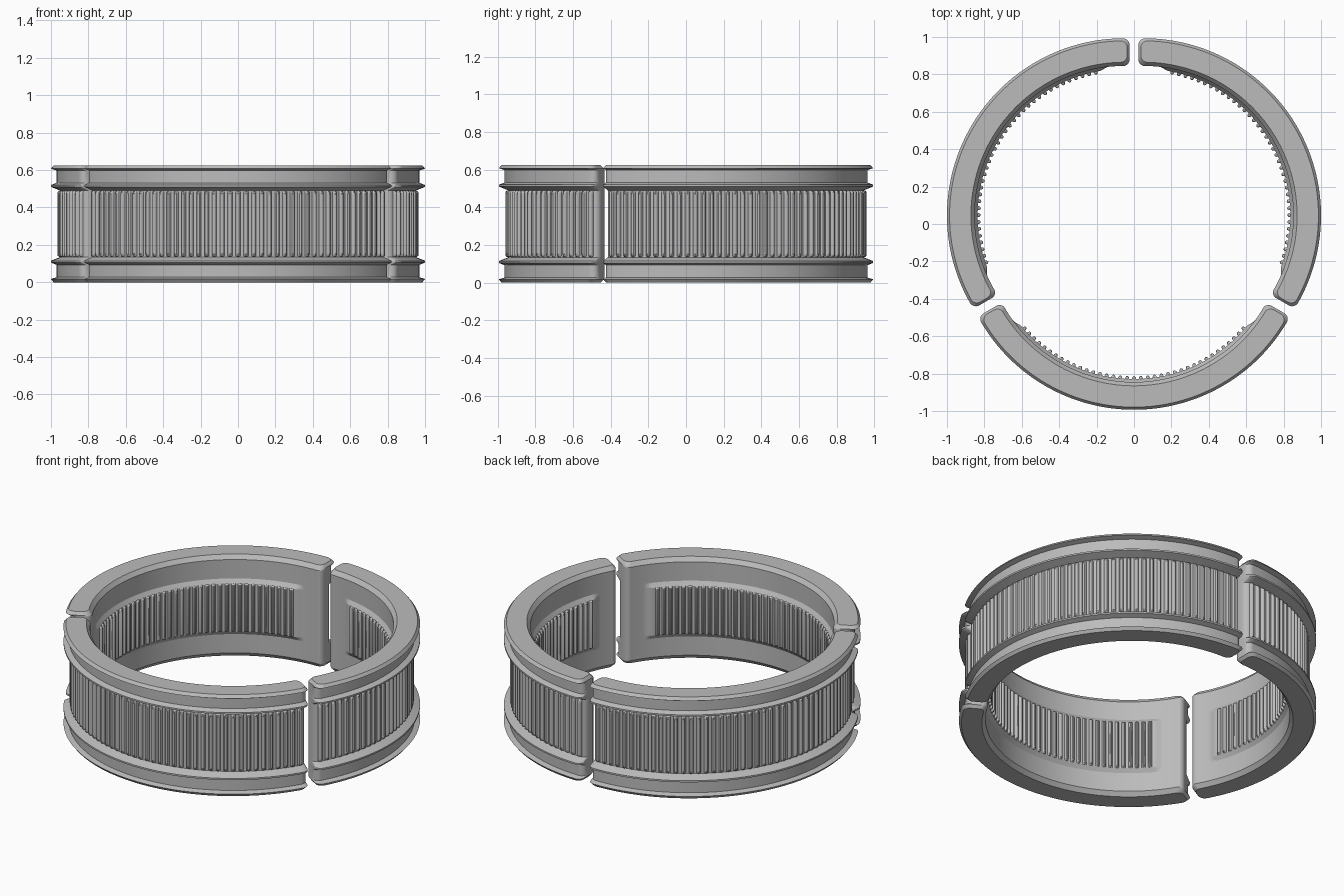
import bpy, bmesh, math
from math import radians, sqrt, sin, cos, asin

if "Cube" in bpy.data.objects:
    bpy.data.objects.remove(bpy.data.objects["Cube"])

H = 0.625                     # total height
OFFSET, SHIFT = 0.06, 0.015   # each segment is pushed outwards; whole ring recentred
END_REACH = 0.028             # how far the end plane lies beyond the radial line
REF = radians(61.9)           # reference half angle of a segment
PITCH = radians(2.7)          # rib spacing
CORNER = 0.035                # rounding of the vertical end corners

grey = bpy.data.materials.new("light grey")
grey.diffuse_color = (0.5, 0.5, 0.5, 1)
grey.use_nodes = True
grey.node_tree.nodes["Principled BSDF"].inputs["Base Color"].default_value = grey.diffuse_color

# half-height profiles (z, radius); the upper half mirrors the lower
OUTER = [(0, .934), (.018, .948), (.027, .918), (.093, .918), (.105, .948),
         (.115, .948), (.135, .898), (.32, .898)]
INNER = [(0, .82), (.025, .80), (.32, .80)]
HALF_Z = [0, .018, .025, .027, .093, .105, .115, .135, .1365, .141, .148,
          .158, .165, .1665, .171, .178]
LEVELS = HALF_Z + [H - z for z in reversed(HALF_Z)]


def interp(table, z):
    for (z0, a), (z1, b) in zip(table, table[1:]):
        if z <= z1:
            return a + (b - a) * (z - z0) / (z1 - z0)
    return table[-1][1]


def clamp(x):
    return max(0.0, min(1.0, x))


def rib(angle, z, z_end, radius, height, last):
    """Height of a round-ended rib at this place."""
    k = round(angle / PITCH)
    if abs(k) > last:
        return 0.0
    w = 0.3 * PITCH * radius
    da = (angle - k * PITCH) * radius
    dz = max(0.0, z_end + w - z)
    return height * sqrt(max(0.0, 1 - (da * da + dz * dz) / (w * w)))


def end_round(u):
    """Radius change near a segment end, u = distance from the end."""
    if u >= CORNER:
        return 0.0
    return CORNER - sqrt(max(0.0, CORNER ** 2 - (CORNER - u) ** 2))


def radii(angle, z):
    zz = min(z, H - z)
    out = interp(OUTER, zz)
    if zz >= .135:
        out += rib(angle, zz, .135, .90, .016, 22)
    inn = interp(INNER, zz)
    # raised inner panel with soft ends, carrying the inner ribs
    e = clamp((radians(54) - abs(angle)) / radians(4))
    e = e * e * (3 - 2 * e)
    inn -= .016 * e * clamp((zz - .141) / .024)
    if zz >= .165:
        inn -= rib(angle, zz, .165, .785, .016, 18)
    c = end_round((REF - abs(angle)) * .87)
    return out - c, inn + c


def angle_samples():
    vals = set()
    for k in range(-22, 23):
        for f in (-.5, -.3, -.25, -.14, 0, .14, .25, .3):
            vals.add(round((k + f) * PITCH, 6))
    for i in range(8):
        u = CORNER * (1 - cos(i / 7 * math.pi / 2)) / .87
        vals.update((round(REF - u, 6), round(u - REF, 6)))
    vals = sorted(v for v in vals if abs(v) <= REF + 1e-5)
    clean = [vals[0]]
    for v in vals[1:]:
        if v - clean[-1] > 2e-4:
            clean.append(v)
    return clean


def build_segment():
    bm = bmesh.new()

    def vert(angle, r, z):
        # ends lie on straight planes, pulled back a little at top and bottom
        back = .013 * clamp(1 - min(z, H - z) / .018)
        reach = radians(60) + asin((END_REACH - back) / r)
        a = angle / REF * reach
        return bm.verts.new((OFFSET + r * cos(a), r * sin(a), z))

    cols = []
    for a in angle_samples():
        pairs = [radii(a, z) for z in LEVELS]
        cols.append(([vert(a, p[0], z) for p, z in zip(pairs, LEVELS)],
                     [vert(a, p[1], z) for p, z in zip(pairs, LEVELS)]))
    n = len(LEVELS)
    for (o0, i0), (o1, i1) in zip(cols, cols[1:]):
        for j in range(n - 1):
            bm.faces.new((o0[j], o1[j], o1[j + 1], o0[j + 1]))
            bm.faces.new((i1[j], i0[j], i0[j + 1], i1[j + 1]))
        bm.faces.new((o0[-1], o1[-1], i1[-1], i0[-1]))   # top
        bm.faces.new((o1[0], o0[0], i0[0], i1[0]))       # bottom
    for o, i in (cols[0], cols[-1]):                     # end faces
        for j in range(n - 1):
            bm.faces.new((o[j], o[j + 1], i[j + 1], i[j]))
    bmesh.ops.recalc_face_normals(bm, faces=bm.faces[:])
    mesh = bpy.data.meshes.new("ring_segment")
    bm.to_mesh(mesh)
    bm.free()
    mesh.materials.append(grey)
    return mesh


# three equal segments around the ring, with gaps between them
mesh = build_segment()
for name, deg in (("front_segment", 270), ("right_segment", 30), ("left_segment", 150)):
    ob = bpy.data.objects.new(name, mesh)
    ob.rotation_euler.z = radians(deg)
    ob.location.y = SHIFT
    bpy.context.collection.objects.link(ob)

# smooth shading, keeping the lips and rib edges sharp
ob.select_set(True)
bpy.context.view_layer.objects.active = ob
bpy.ops.object.shade_smooth_by_angle(angle=radians(30))
